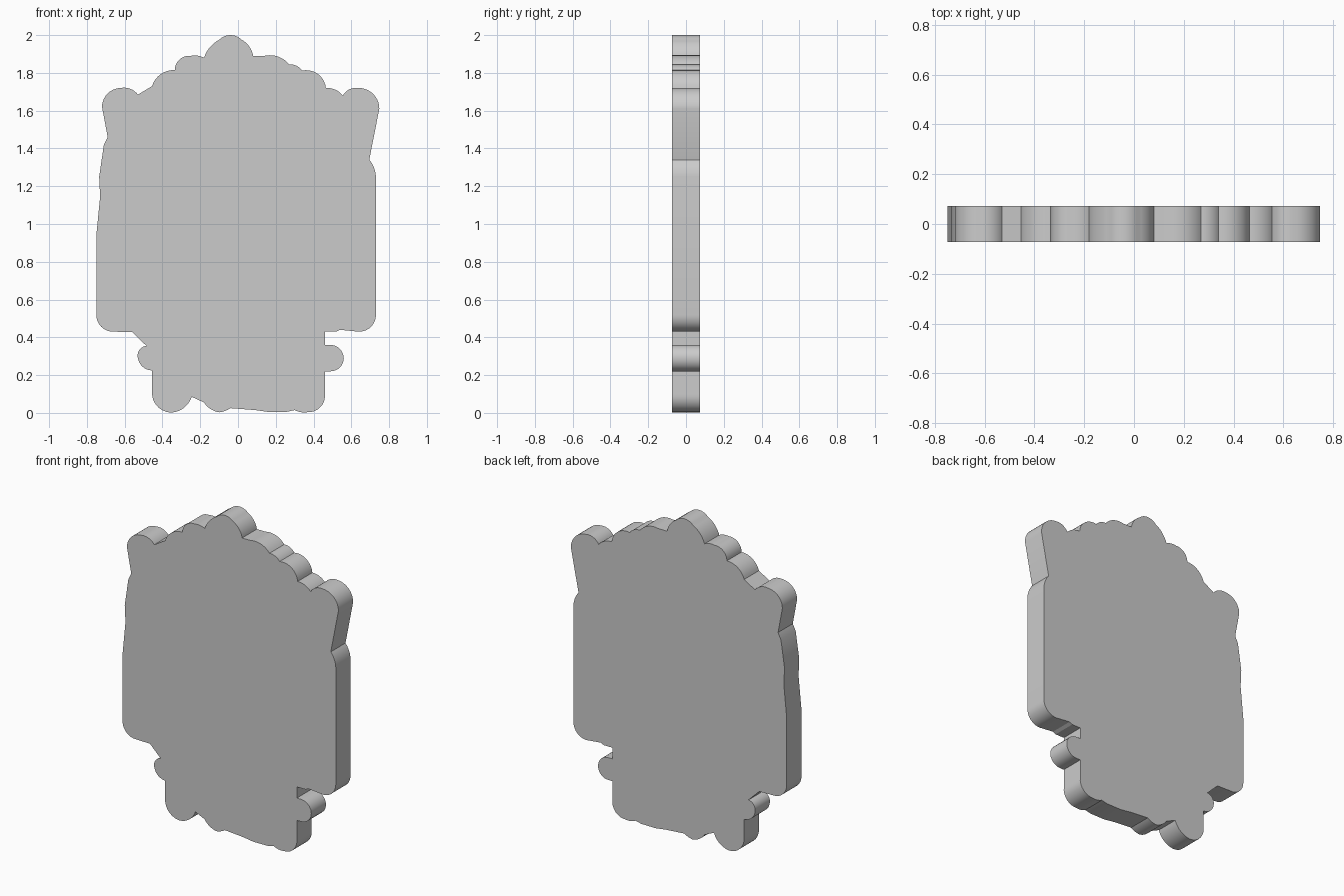
import bpy, bmesh, math
from mathutils import Vector

if "Cube" in bpy.data.objects:
    bpy.data.objects.remove(bpy.data.objects["Cube"])

HALF = 0.073  # half thickness

# Clockwise outline seen from the front: x, z, optional outward bulge to the next point
outline = [
    # scalloped top, crown to right ear
    (-.18, 1.88, .012), (-.1, 1.975, .025), (.02, 1.975, .012), (.08, 1.89),
    (.14, 1.89, .02), (.27, 1.845, .01), (.34, 1.812, .035), (.465, 1.72, .012),
    (.555, 1.68, .015), (.64, 1.72, .032), (.748, 1.61),
    # right side
    (.695, 1.34, .008), (.73, 1.25), (.73, .52, .027), (.64, .43),
    (.54, .44), (.52, .43), (.46, .43), (.46, .36),
    (.49, .36, .07), (.49, .22), (.46, .22),
    # wavy bottom edge
    (.46, .1, .03), (.37, .004, .006), (.3, .015), (.26, .006), (.16, .005),
    (.09, .015), (-.04, .025, .004), (-.1, .003, .01), (-.18, .055),
    (-.245, .085, .02), (-.35, .002, .029), (-.455, .1),
    # left side
    (-.455, .225, .018), (-.53, .29, .018), (-.485, .355),
    (-.56, .428), (-.66, .43, .027), (-.75, .52), (-.75, .94), (-.73, 1.145),
    (-.735, 1.25), (-.71, 1.42), (-.69, 1.46),
    # left ear back to the crown
    (-.72, 1.62, .029), (-.62, 1.72, .014), (-.53, 1.685), (-.455, 1.73, .025),
    (-.335, 1.815, .025), (-.25, 1.89, .006),
]


def arc(a, b, sag, steps=10):
    """Points from a towards b along a circular arc with the given bulge."""
    a, b = Vector(a), Vector(b)
    if not sag:
        return [a]
    chord = b - a
    normal = Vector((-chord.y, chord.x)).normalized()
    radius = (chord.length ** 2 / 4 + sag ** 2) / (2 * sag)
    centre = (a + b) / 2 + normal * (sag - radius)
    half = 2 * math.atan2(2 * sag, chord.length)
    along = chord.normalized()
    angles = [-half + 2 * half * i / steps for i in range(steps)]
    return [centre + radius * (math.sin(t) * along + math.cos(t) * normal) for t in angles]


points = []
for i, p in enumerate(outline):
    q = outline[(i + 1) % len(outline)]
    points += arc(p[:2], q[:2], p[2] if len(p) > 2 else 0)

# Flat plaque extruded through its thickness
bm = bmesh.new()
face = bm.faces.new([bm.verts.new((p.x, -HALF, p.y)) for p in points])
result = bmesh.ops.extrude_face_region(bm, geom=[face], use_keep_orig=True)
back = [g for g in result["geom"] if isinstance(g, bmesh.types.BMVert)]
bmesh.ops.translate(bm, verts=back, vec=(0, 2 * HALF, 0))
bmesh.ops.recalc_face_normals(bm, faces=bm.faces)
mesh = bpy.data.meshes.new("scalloped_plaque")
bm.to_mesh(mesh)
bm.free()
plaque = bpy.data.objects.new("scalloped_plaque", mesh)
bpy.context.collection.objects.link(plaque)
bpy.context.view_layer.objects.active = plaque
plaque.select_set(True)
bpy.ops.object.shade_smooth_by_angle(angle=math.radians(25))
